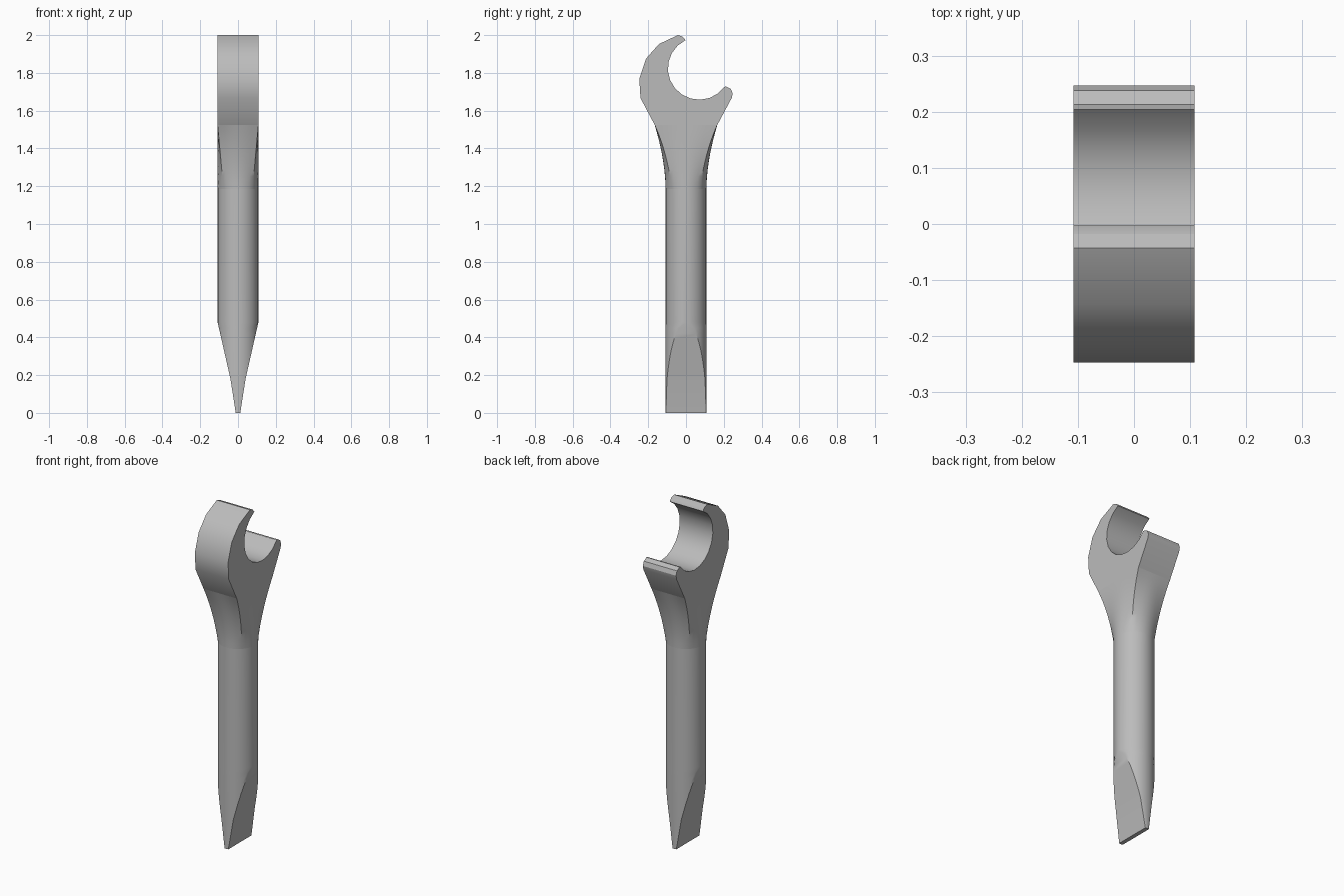
import bpy, bmesh, math

cube = bpy.data.objects.get("Cube")
if cube:
    bpy.data.objects.remove(cube)

R = 0.108          # shaft radius, also half the head thickness
ARC = 16           # segments in each half of the round section
NECK_Z, HEAD_Z = 1.185, 1.525
HEAD_W = 0.166     # half width of the head where it meets the neck

steel = bpy.data.materials.new("grey steel")
steel.use_nodes = True
steel.diffuse_color = (0.5, 0.5, 0.5, 1)
steel.node_tree.nodes["Principled BSDF"].inputs["Base Color"].default_value = (0.5, 0.5, 0.5, 1)


def finish(name, bm):
    bmesh.ops.remove_doubles(bm, verts=bm.verts, dist=0.0002)
    bmesh.ops.recalc_face_normals(bm, faces=bm.faces)
    mesh = bpy.data.meshes.new(name)
    bm.to_mesh(mesh)
    bm.free()
    obj = bpy.data.objects.new(name, mesh)
    mesh.materials.append(steel)
    bpy.context.collection.objects.link(obj)
    bpy.ops.object.select_all(action="DESELECT")
    obj.select_set(True)
    bpy.context.view_layer.objects.active = obj
    bpy.ops.object.shade_smooth_by_angle(angle=math.radians(32))
    return obj


def loft(name, rings, cap_start=False):
    bm = bmesh.new()
    loops = [[bm.verts.new(p) for p in ring] for ring in rings]
    for low, high in zip(loops, loops[1:]):
        for i in range(len(low)):
            j = (i + 1) % len(low)
            bm.faces.new((low[i], low[j], high[j], high[i]))
    if cap_start:
        bm.faces.new(loops[0])
    return finish(name, bm)


# Shaft section: a circle cut by two flats at x = +-w
def cut_circle(z, w):
    start = math.acos(min(w / R, 1))
    ring = []
    for side in (0, math.pi):
        for k in range(ARC + 1):
            a = side + start + (math.pi - 2 * start) * k / ARC
            ring.append((R * math.cos(a), R * math.sin(a), z))
    return ring


# Shaft with a wedge shaped blade at the bottom
rings = [cut_circle(0, 0.012), cut_circle(0.18, 0.04)]
for k in range(1, 11):
    t = k / 10
    rings.append(cut_circle(0.18 + 0.3 * t, 0.04 + (R - 0.04) * t))
rings.append(cut_circle(NECK_Z, R))
loft("shaft_and_blade", rings, cap_start=True)


# Neck: flares from the round shaft into a rectangle
def neck_ring(t):
    half = R + (HEAD_W - R) * t ** 1.8
    ring = []
    for k in range(2 * ARC):
        a = math.pi * k / ARC
        c, s = math.cos(a), math.sin(a)
        grow = 1 + t * (1 / max(abs(c), abs(s)) - 1)
        ring.append((R * c * grow, half * s * grow, NECK_Z + (HEAD_Z - NECK_Z) * t))
    return ring


loft("neck", [neck_ring(k / 10) for k in range(11)])

# Open-jaw head: outline in y, z with a round mouth
outline = [(HEAD_W, HEAD_Z), (0.242, 1.667), (0.247, 1.69), (0.238, 1.715), (0.213, 1.728)]
for k in range(13):
    a = math.radians(-36 - 208 * k / 12)
    outline.append((0.07 + 0.166 * math.cos(a), 1.824 + 0.166 * math.sin(a)))
outline += [(-0.003, 1.974), (-0.018, 1.992), (-0.043, 2.0), (-0.143, 1.953),
            (-0.212, 1.875), (-0.247, 1.768), (-0.241, 1.667), (-HEAD_W, HEAD_Z)]
bm = bmesh.new()
side = bm.faces.new([bm.verts.new((-R, y, z)) for y, z in outline])
grown = bmesh.ops.extrude_face_region(bm, geom=[side], use_keep_orig=True)
bmesh.ops.translate(bm, vec=(2 * R, 0, 0),
                    verts=[v for v in grown["geom"] if isinstance(v, bmesh.types.BMVert)])
finish("wrench_head", bm)
